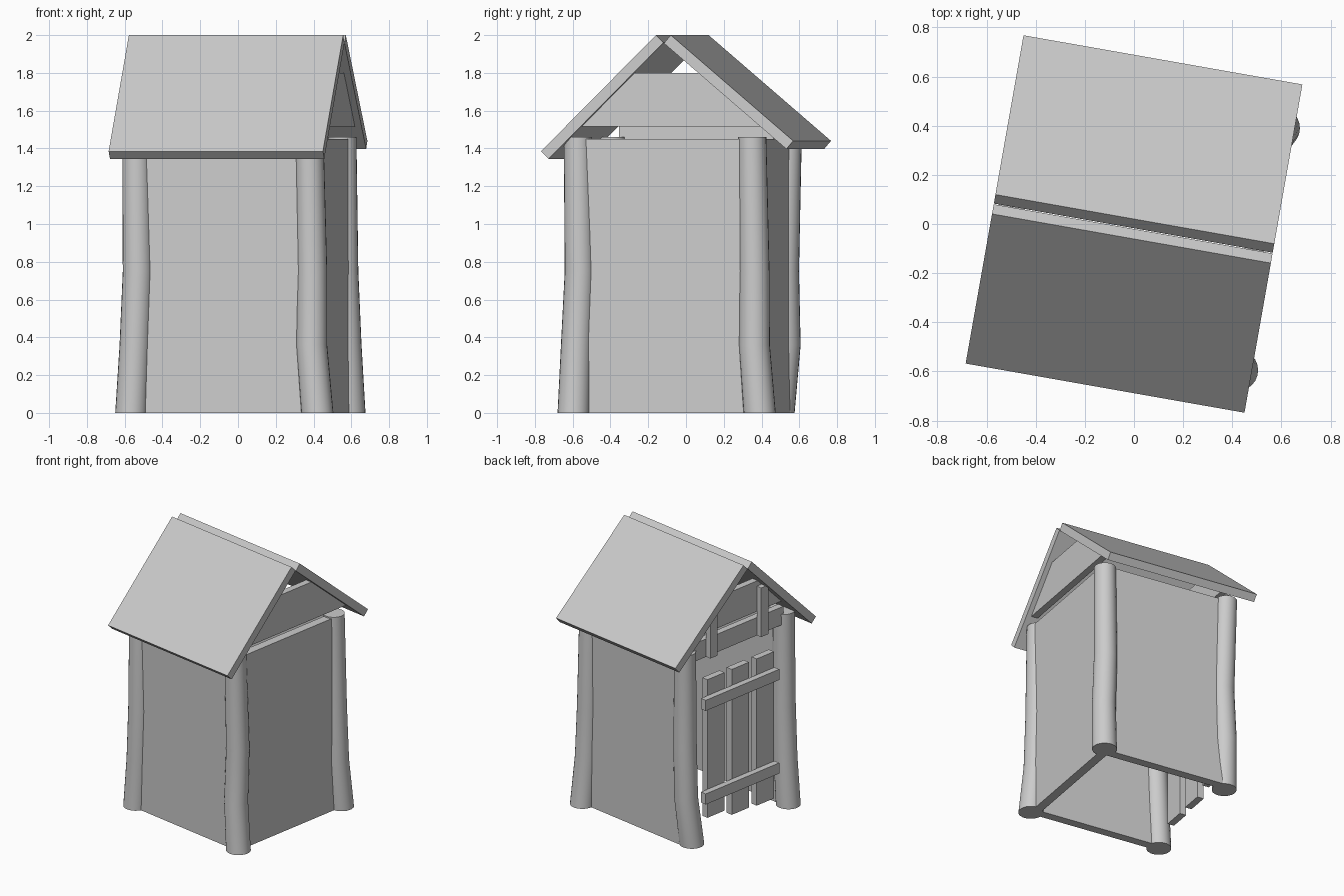
import bpy, bmesh
from math import radians, cos, sin, pi
from mathutils import Matrix

if "Cube" in bpy.data.objects:
    bpy.data.objects.remove(bpy.data.objects["Cube"])

# The hut is turned ten degrees; boards are built in its own u, v, z frame
TURN = Matrix.Rotation(radians(-10), 4, 'Z')


def finish(bm, name, matrix=None):
    if matrix:
        bm.transform(matrix)
    bmesh.ops.recalc_face_normals(bm, faces=bm.faces)
    mesh = bpy.data.meshes.new(name)
    bm.to_mesh(mesh)
    bm.free()
    obj = bpy.data.objects.new(name, mesh)
    bpy.context.collection.objects.link(obj)
    return obj


def slab(name, profile, u0, u1):
    """Extrude a (v, z) outline along u."""
    bm = bmesh.new()
    a = [bm.verts.new((u0, v, z)) for v, z in profile]
    b = [bm.verts.new((u1, v, z)) for v, z in profile]
    bm.faces.new(a)
    bm.faces.new(b[::-1])
    n = len(profile)
    for i in range(n):
        j = (i + 1) % n
        bm.faces.new((a[i], b[i], b[j], a[j]))
    return finish(bm, name, TURN)


def box(name, u, v, z):
    return slab(name, [(v[0], z[0]), (v[1], z[0]), (v[1], z[1]), (v[0], z[1])], *u)


def post(name, path, radii=(0.085, 0.082, 0.08, 0.075), sides=24):
    """Crooked log: circles stacked along a bent path."""
    bm = bmesh.new()
    rings = []
    for (x, y), z, r in zip(path, (0, 0.36, 0.75, 1.46), radii):
        rings.append([bm.verts.new((x + r * cos(2 * pi * i / sides),
                                    y + r * sin(2 * pi * i / sides), z))
                      for i in range(sides)])
    for lo, hi in zip(rings, rings[1:]):
        for i in range(sides):
            j = (i + 1) % sides
            bm.faces.new((lo[i], lo[j], hi[j], hi[i])).smooth = True
    bm.faces.new(rings[0][::-1])
    bm.faces.new(rings[-1])
    obj = finish(bm, name)
    bpy.ops.object.select_all(action='DESELECT')
    obj.select_set(True)
    bpy.context.view_layer.objects.active = obj
    bpy.ops.object.shade_smooth_by_angle(angle=radians(35))


def front_under(z):   # underside of the front roof panel
    return -0.02 - (1.96 - z) * 1.005


def back_under(z):    # underside of the back roof panel
    return -0.017 + (1.957 - z) * 1.175


def gable_board(name, u, z0, z1):
    slab(name, [(front_under(z0), z0), (back_under(z0), z0),
                (back_under(z1), z1), (front_under(z1), z1)], *u)


# Corner posts
post("front_left_post", [(-.565, -.41), (-.545, -.405), (-.53, -.41), (-.538, -.395)])
post("front_right_post", [(.42, -.595), (.39, -.58), (.392, -.562), (.378, -.572)])
post("back_right_post", [(.59, .39), (.572, .362), (.557, .362), (.552, .35)])
post("back_left_post", [(-.392, .49), (-.368, .525), (-.355, .518), (-.369, .538)])

# Three walls; the left side is the doorway
box("front_wall", (-.45, .5), (-.53, -.465), (0, 1.45))
box("back_wall", (-.43, .5), (.42, .485), (0, 1.45))
box("right_wall", (.46, .525), (-.5, .46), (0, 1.45))

# Roof panels of slightly different pitch
slab("front_roof", [(-.06, 2), (-.678, 1.385), (-.637, 1.345), (-.02, 1.96)], -.576, .576)
slab("back_roof", [(.02, 2), (.678, 1.44), (.641, 1.397), (-.017, 1.957)], -.576, .576)

# Gable boards
gable_board("right_gable_board", (.49, .54), 1.515, 1.80)
gable_board("left_gable_upper_board", (-.5, -.45), 1.56, 1.79)
box("left_gable_lower_board", (-.5, -.45), (-.44, .46), (1.38, 1.515))
for i, v in enumerate((-.22, .27)):
    top = 1.75 if v < 0 else 1.70
    box(f"left_gable_batten_{i + 1}", (-.54, -.5), (v - .035, v + .035), (1.38, top))

# Plank door with two crossbars
for i, (v, z0) in enumerate(((.22, .17), (-.015, .115), (-.255, .105))):
    box(f"door_plank_{i + 1}", (-.51, -.46), (v - .083, v + .083), (z0, 1.21))
for name, z in (("lower", .345), ("upper", 1.05)):
    box(f"door_{name}_crossbar", (-.555, -.51), (-.345, .365), (z - .04, z + .04))
